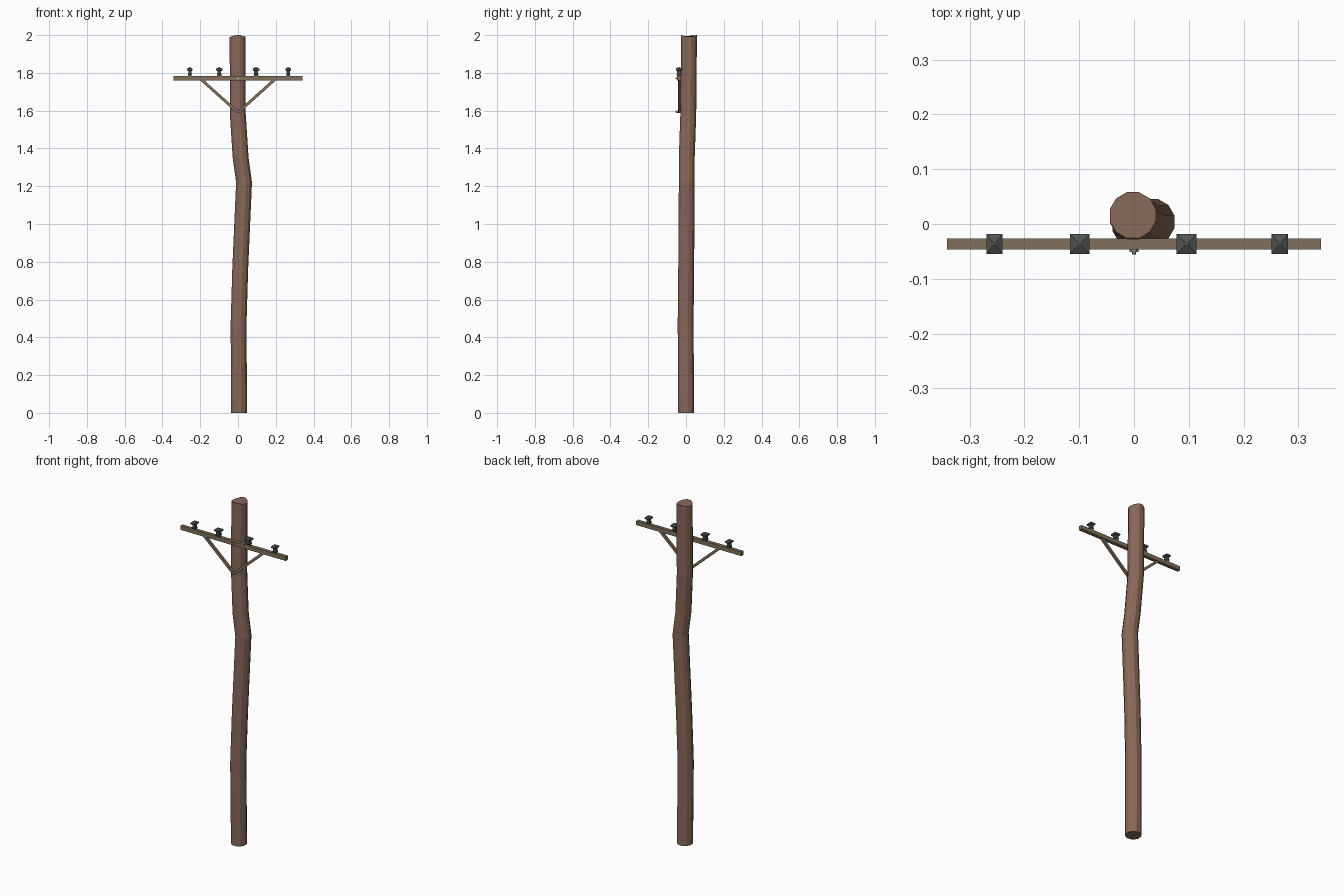
import bpy, bmesh, math
from mathutils import Vector

if "Cube" in bpy.data.objects:
    bpy.data.objects.remove(bpy.data.objects["Cube"])


def material(name, rgb):
    m = bpy.data.materials.new(name)
    m.diffuse_color = (*rgb, 1)
    m.use_nodes = True
    m.node_tree.nodes["Principled BSDF"].inputs["Base Color"].default_value = m.diffuse_color
    return m


POLE = material("pole_wood", (0.25, 0.14, 0.10))
ARM = material("arm_wood", (0.22, 0.16, 0.107))
DARK = material("insulator_dark", (0.08, 0.085, 0.085))
STEEL = material("steel", (0.35, 0.36, 0.37))


def loft(name, rings, mat):
    """Skin a list of vertex rings and cap both ends."""
    bm = bmesh.new()
    loops = [[bm.verts.new(p) for p in ring] for ring in rings]
    n = len(loops[0])
    for a, b in zip(loops, loops[1:]):
        for i in range(n):
            j = (i + 1) % n
            bm.faces.new((a[i], a[j], b[j], b[i]))
    bm.faces.new(loops[0][::-1])
    bm.faces.new(loops[-1])
    bmesh.ops.recalc_face_normals(bm, faces=bm.faces)
    me = bpy.data.meshes.new(name)
    bm.to_mesh(me)
    bm.free()
    ob = bpy.data.objects.new(name, me)
    bpy.context.collection.objects.link(ob)
    me.materials.append(mat)
    return ob


def beam(name, a, b, across, depth, mat):
    """Rectangular bar in the xz plane from a to b."""
    a, b = Vector(a), Vector(b)
    d = (b - a).normalized()
    side = Vector((-d.z, 0, d.x)) * across / 2
    dep = Vector((0, depth / 2, 0))
    offs = (side + dep, side - dep, -side - dep, -side + dep)
    return loft(name, [[p + o for o in offs] for p in (a, b)], mat)


def ring(x, y, z, r, n, turn):
    return [(x + r * math.cos(turn + math.tau * i / n),
             y + r * math.sin(turn + math.tau * i / n), z) for i in range(n)]


# Crooked twelve-sided pole: x, y, z of each bend
path = [(.006, .001, 0), (.003, -.002, .47), (.012, .001, .77), (.032, .004, 1.22),
        (.014, .004, 1.35), (-.001, .012, 1.58), (-.002, .016, 1.988)]
rings = [ring(x, y, z, .0435, 12, math.radians(15)) for x, y, z in path]
# Rough, slightly gabled saw cut at the top
rings[-1] = [(x, y, 2.0 - .3 * max(0, abs(x) - .012)) for x, y, z in rings[-1]]
loft("pole", rings, POLE)

# Crossarm and diagonal braces
AY = -.0365
beam("crossarm", (-.341, AY, 1.771), (.341, AY, 1.771), .024, .02, ARM)
for s, side in ((-1, "left"), (1, "right")):
    beam("brace_" + side, (s * .002, AY, 1.592), (s * .196, AY, 1.766), .015, .013, ARM)

# Square insulators: half width and height profile
profile = [(.009, 1.78), (.013, 1.793), (.010, 1.797), (.010, 1.81),
           (.017, 1.813), (.018, 1.822), (.002, 1.83)]
for i, (x, w) in enumerate(((-.255, .82), (-.099, 1), (.096, 1), (.266, .84))):
    rings = [[(x + sx * h * w, AY + sy * h, z)
              for sx, sy in ((1, 1), (-1, 1), (-1, -1), (1, -1))] for h, z in profile]
    loft(f"insulator_{i + 1}", rings, DARK)

# Bolts with washer and nut
for z, label in ((1.771, "crossarm"), (1.594, "brace")):
    prof = [(.008, -.025), (.008, -.051), (.0035, -.051), (.0035, -.056)]
    rings = [[(px, y, z + py) for px, py, _ in ring(0, 0, 0, r, 6, 0)] for r, y in prof]
    loft(label + "_bolt", rings, STEEL)
